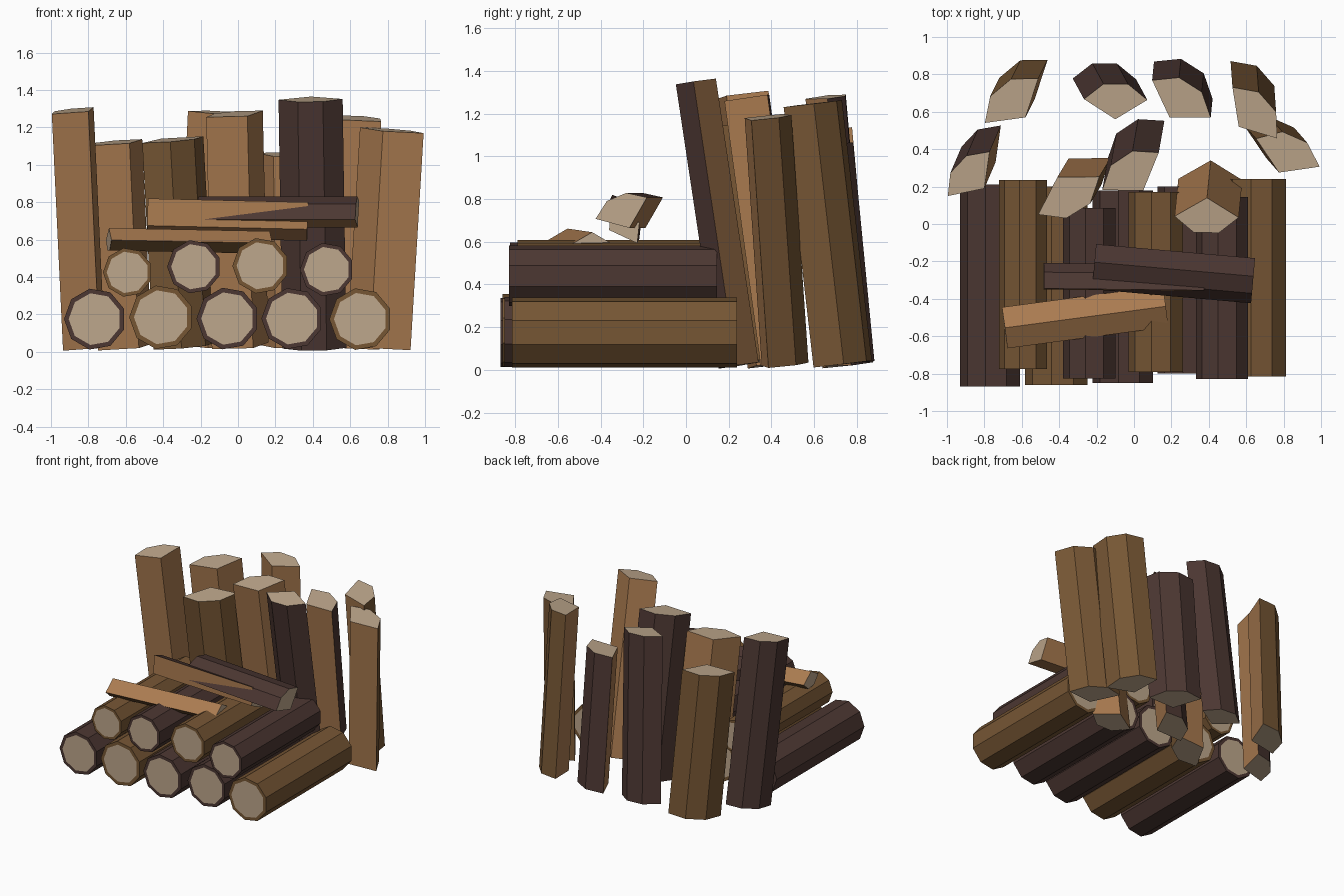
import bpy, bmesh, math
from mathutils import Vector

if "Cube" in bpy.data.objects:
    bpy.data.objects.remove(bpy.data.objects["Cube"])


def material(name, rgb):
    lin = [((c / 255 + 0.055) / 1.055) ** 2.4 for c in rgb]
    m = bpy.data.materials.new(name)
    m.diffuse_color = (*lin, 1)
    m.use_nodes = True
    m.node_tree.nodes["Principled BSDF"].inputs["Base Color"].default_value = m.diffuse_color
    return m


DARK = material("dark bark", (76, 55, 50))
BROWN = material("brown bark", (118, 86, 52))
WOOD = material("split wood", (170, 123, 80))
PALE = material("end grain", (190, 167, 140))


def finish(name, bm, mats):
    bmesh.ops.recalc_face_normals(bm, faces=bm.faces[:])
    me = bpy.data.meshes.new(name)
    bm.to_mesh(me)
    bm.free()
    for m in mats:
        me.materials.append(m)
    bpy.context.collection.objects.link(bpy.data.objects.new(name, me))


def whole_log(name, x, z, r, y0, y1, bark):
    """Nine-sided round log along y, with pale end grain inset in a bark rim."""
    bm = bmesh.new()
    ang = [math.radians(20 + 40 * i) for i in range(9)]
    rings = [[bm.verts.new((x + r * math.cos(a), y, z + r * math.sin(a))) for a in ang]
             for y in (y0, y1)]
    for i in range(9):
        j = (i + 1) % 9
        bm.faces.new((rings[0][i], rings[0][j], rings[1][j], rings[1][i]))
    ends = [bm.faces.new(ring) for ring in rings]
    bmesh.ops.recalc_face_normals(bm, faces=bm.faces[:])
    bmesh.ops.inset_individual(bm, faces=ends, thickness=r * 0.15)
    for f in ends:
        f.material_index = 1
    finish(name, bm, (bark, PALE))


def split_log(name, start, end, uref, a0, a1, r, bark):
    """Wedge split from a log: core edge runs start to end, bark on the arc a0..a1."""
    p, q = Vector(start), Vector(end)
    d = (q - p).normalized()
    u = Vector(uref)
    u = (u - d * u.dot(d)).normalized()
    v = d.cross(u)
    bm = bmesh.new()
    rings = []
    for c in (p, q):
        ring = [bm.verts.new(c)]
        for k in range(4):
            a = math.radians(a0 + (a1 - a0) * k / 3)
            ring.append(bm.verts.new(c + r * (u * math.cos(a) + v * math.sin(a))))
        rings.append(ring)
    for i in range(5):
        j = (i + 1) % 5
        f = bm.faces.new((rings[0][i], rings[0][j], rings[1][j], rings[1][i]))
        f.material_index = 1 if i in (0, 4) else 0    # split faces touch the core edge
    for ring in rings:
        bm.faces.new(ring).material_index = 2
    finish(name, bm, (bark, WOOD, PALE))


# Stacked round logs: x, z, radius, front y, back y, bark
bottom_row = [
    (-0.765, 0.175, 0.165, -0.87, 0.21, DARK),
    (-0.41, 0.185, 0.172, -0.86, 0.20, BROWN),
    (-0.055, 0.178, 0.167, -0.85, 0.18, DARK),
    (0.29, 0.178, 0.165, -0.80, 0.20, DARK),
    (0.655, 0.175, 0.167, -0.815, 0.24, BROWN),
]
upper_row = [
    (-0.59, 0.425, 0.132, -0.775, 0.235, BROWN),
    (-0.235, 0.455, 0.144, -0.825, 0.085, DARK),
    (0.12, 0.46, 0.15, -0.79, 0.17, BROWN),
    (0.475, 0.44, 0.144, -0.83, 0.145, DARK),
]
for i, row in enumerate(bottom_row):
    whole_log(f"bottom_log_{i + 1}", *row)
for i, row in enumerate(upper_row):
    whole_log(f"upper_log_{i + 1}", *row)

# Standing split logs: top core point x, y, z, shift of foot x, y, arc, radius, bark
standing = [
    (-0.80, 0.19, 1.285, 0.06, 0.14, 82, 192, 0.20, DARK),
    (-0.58, 0.57, 1.115, 0.05, 0.10, 72, 188, 0.22, BROWN),
    (-0.41, 0.25, 1.14, 0.06, 0.10, 243, 361, 0.225, BROWN),
    (-0.10, 0.56, 1.27, -0.06, 0.11, 31, 147, 0.20, DARK),
    (0.05, 0.18, 1.26, 0.03, 0.17, 68, 180, 0.22, DARK),
    (0.19, 0.57, 1.045, 0.01, 0.10, 0, 115, 0.22, DARK),
    (0.39, 0.14, 1.365, 0.02, 0.20, 210, 328, 0.20, DARK),
    (0.56, 0.52, 1.24, -0.01, 0.14, -17, 99, 0.215, BROWN),
    (0.775, 0.275, 1.18, -0.07, 0.08, 8, 124, 0.22, BROWN),
]
for i, (x, y, z, sx, sy, a0, a1, r, bark) in enumerate(standing):
    foot = 0.035 if a0 > 200 else 0.02
    split_log(f"standing_split_{i + 1}", (x + sx, y + sy, foot), (x, y, z),
              (1, 0, 0), a0, a1, r, bark)

# Split pieces lying across the stack
split_log("front_kindling", (-0.69, -0.555, 0.662), (0.17, -0.44, 0.645),
          (0, 1, 0), 210, 330, 0.128, BROWN)
split_log("middle_kindling", (-0.485, -0.35, 0.675), (0.37, -0.36, 0.655),
          (0, 1, 0), -25, 88, 0.145, DARK)
split_log("top_kindling", (-0.21, -0.19, 0.665), (0.64, -0.265, 0.665),
          (0, 1, 0), 60, 165, 0.165, DARK)
